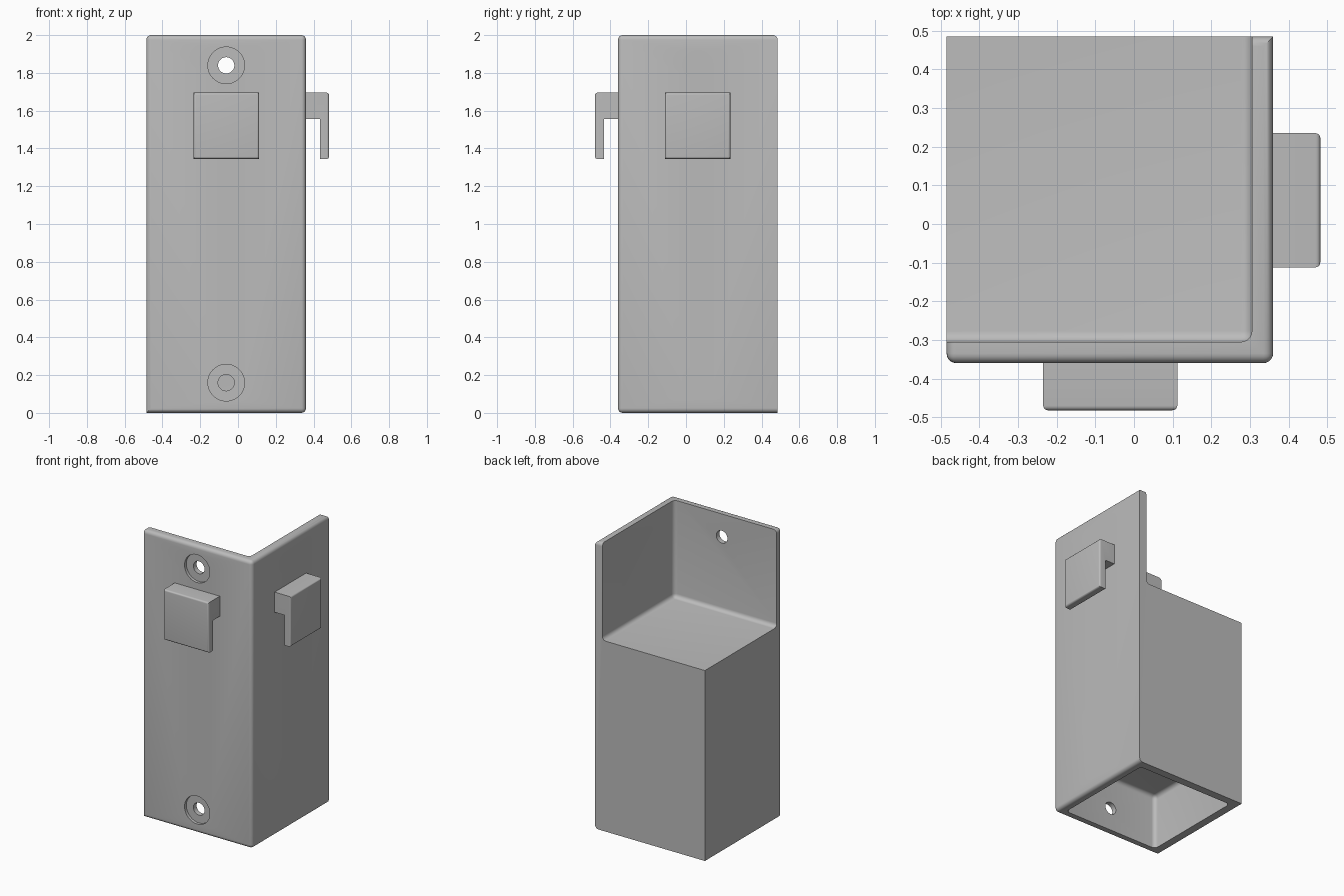
import bpy, bmesh, math
from mathutils import Matrix, Vector

if "Cube" in bpy.data.objects:
    bpy.data.objects.remove(bpy.data.objects["Cube"])

LO, HI, WALL = -0.485, 0.36, 0.055
INNER = HI - WALL
SHELF, CEILING = 1.325, 0.38

grey = bpy.data.materials.new("grey plastic")
grey.use_nodes = True
colour = (0.5, 0.5, 0.5, 1)
grey.diffuse_color = colour
grey.node_tree.nodes["Principled BSDF"].inputs["Base Color"].default_value = colour

# Swaps the front wall with the side wall
SWAP = Matrix(((0, -1, 0, 0), (-1, 0, 0, 0), (0, 0, 1, 0), (0, 0, 0, 1)))


def finish(name, bm, swap=False):
    if swap:
        bm.transform(SWAP)
    bmesh.ops.recalc_face_normals(bm, faces=bm.faces)
    mesh = bpy.data.meshes.new(name)
    bm.to_mesh(mesh)
    bm.free()
    obj = bpy.data.objects.new(name, mesh)
    bpy.context.collection.objects.link(obj)
    mesh.materials.append(grey)
    return obj


def round_edges(bm, rule, radius):
    edges = [e for e in bm.edges if rule((e.verts[0].co + e.verts[1].co) / 2)]
    bmesh.ops.bevel(bm, geom=edges, offset=radius, segments=5, profile=0.5,
                    affect='EDGES', clamp_overlap=True)


def box(low, high):
    bm = bmesh.new()
    bmesh.ops.create_cube(bm, size=1)
    low, high = Vector(low), Vector(high)
    for v in bm.verts:
        v.co = low + Vector((c + 0.5) * s for c, s in zip(v.co, high - low))
    return bm


def cylinder(radius, y0, y1, z, swap):
    bm = bmesh.new()
    bmesh.ops.create_cone(bm, cap_ends=True, segments=48, radius1=radius,
                          radius2=radius, depth=y1 - y0)
    bm.transform(Matrix.Translation((-0.0625, (y0 + y1) / 2, z))
                 @ Matrix.Rotation(math.pi / 2, 4, 'X'))
    return finish("hole_cutter", bm, swap)


def activate(obj):
    bpy.ops.object.select_all(action='DESELECT')
    obj.select_set(True)
    bpy.context.view_layer.objects.active = obj


def cut(obj, cutter):
    mod = obj.modifiers.new("cut", 'BOOLEAN')
    mod.operation = 'DIFFERENCE'
    mod.solver = 'EXACT'
    mod.object = cutter
    activate(obj)
    bpy.ops.object.modifier_apply(modifier=mod.name)
    bpy.data.objects.remove(cutter)


def smooth(obj):
    activate(obj)
    bpy.ops.object.shade_smooth_by_angle(angle=math.radians(35))


# Body: block rounded along the top and the two outer walls
def body_rule(m):
    front, side = m.y < HI * -0.99, m.x > HI * 0.99
    upright = abs(m.z - 1) < 0.1
    if upright:
        return front
    return m.z > 1.9 or front or side


bm = box((LO, -HI, 0), (HI, -LO, 2))
round_edges(bm, body_rule, 0.025)
body = finish("corner_body", bm)

# Open corner above the shelf, with filleted inside edges
bm = box((-1, -INNER, SHELF), (INNER, 1, 3))
round_edges(bm, lambda m: (m.z < SHELF + 0.01 and (m.x > 0.3 or m.y < -0.3))
            or (m.x > 0.3 and m.y < -0.3), 0.028)
cut(body, finish("shelf_cutter", bm))

# Hollow in the underside
bm = box((LO + WALL, -INNER, -0.2), (INNER, -LO - WALL, CEILING))
round_edges(bm, lambda m: m.z > -0.19, 0.028)
cut(body, finish("hollow_cutter", bm))

# Screw holes with shallow counterbores
for swap, ring in ((False, 0.097), (True, 0.081)):
    for z in (0.16, 1.84):
        cut(body, cylinder(0.043, -0.5, -0.25, z, swap))
        cut(body, cylinder(ring, -0.5, -HI + 0.02, z, swap))
smooth(body)

# Hooks on both outer walls, extruded from a side profile
PROFILE = [(-HI + 0.01, 1.695), (-0.482, 1.695), (-0.482, 1.345),
           (-0.435, 1.345), (-0.435, 1.555), (-HI + 0.01, 1.555)]
for name, swap in (("front_hook", False), ("side_hook", True)):
    bm = bmesh.new()
    face = bm.faces.new([bm.verts.new((-0.235, y, z)) for y, z in PROFILE])
    new = bmesh.ops.extrude_face_region(bm, geom=[face])["geom"]
    bmesh.ops.translate(bm, vec=(0.347, 0, 0),
                        verts=[v for v in new if isinstance(v, bmesh.types.BMVert)])
    round_edges(bm, lambda m: m.y < -0.48, 0.012)
    smooth(finish(name, bm, swap))
